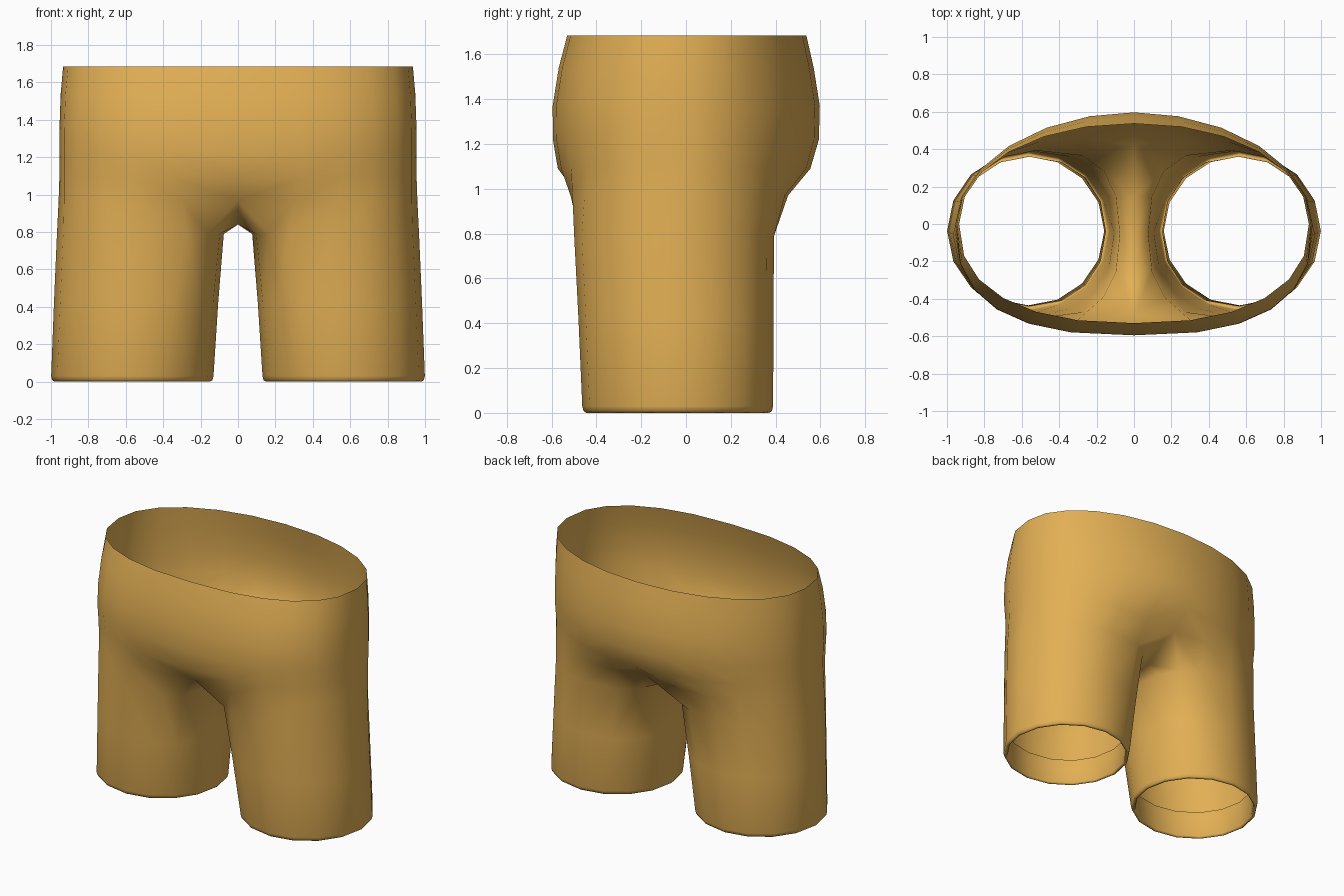
import bpy, bmesh, math

if "Cube" in bpy.data.objects:
    bpy.data.objects.remove(bpy.data.objects["Cube"])

N = 16            # sides of each leg
ARC = 13          # leg points that carry on up into the hips


def leg_point(k, cx, rx, cy, ry, p=1.0):
    # k = 0 is the inner front corner, k = 12 the inner back corner
    # p below 1 flattens the inner wall of the leg
    t = math.radians(-135 + 360 / N * k)
    c, s = math.cos(t), math.sin(t)
    if c < 0:
        c = -abs(c) ** p
        s = math.copysign(abs(s) ** ((1 + p) / 2), s)
    return cx + rx * c, cy + ry * s


def hip_point(k, w, front, back, pf=0.77, pb=1.0):
    # half oval from centre front to centre back, squarer at the front
    u = math.radians(-90 + 180 / (ARC - 1) * k)
    c, s = max(math.cos(u), 0), math.sin(u)
    p = pf if s < 0 else pb
    x = 0 if k in (0, ARC - 1) else w * c ** p
    return x, (-front * abs(s) ** p if s < 0 else back * s ** p)


bm = bmesh.new()


def ring(points):
    return [bm.verts.new(p) for p in points]


def bridge(a, b, closed):
    n = len(b)
    for i in range(n if closed else n - 1):
        j = (i + 1) % n
        bm.faces.new((a[i], a[j], b[j], b[i]))


# Leg tube, starting with the hem folded inside: z, cx, rx, cy, ry, flatness
leg = [(0.20, 0.558, 0.408, -0.040, 0.400, 0.9),
       (0.015, 0.565, 0.406, -0.037, 0.398, 1),
       (0.0, 0.565, 0.415, -0.037, 0.408, 1),
       (0.008, 0.565, 0.428, -0.037, 0.420, 1),
       (0.03, 0.565, 0.434, -0.037, 0.426, 1),
       (0.42, 0.545, 0.439, -0.045, 0.435, 0.8),
       (0.79, 0.522, 0.446, -0.053, 0.446, 0.62)]
rings = []
for z, *dims in leg:
    rings.append(ring([(*leg_point(k, *dims), z) for k in range(N)]))
for a, b in zip(rings, rings[1:]):
    bridge(a, b, True)

# Crotch ring: outer side halfway from leg to hip, inner side on the centre line
pts = []
for k in range(N):
    lx, ly = leg_point(k, 0.515, 0.446, -0.053, 0.446, 0.62)
    if k < ARC:
        hx, hy = hip_point(k, 0.957, 0.575, 0.565)
        x = 0 if k in (0, ARC - 1) else (lx + hx) / 2
        pts.append((x, (ly + hy) / 2, 0.97))
    else:
        pts.append((0, ly * 0.95, 0.84))
crotch = ring(pts)
bridge(rings[-1], crotch, True)

# Hips up to the open waist: z, half width, front depth, back depth, squareness
prev = crotch[:ARC]
for z, *dims in [(1.09, 0.955, 0.572, 0.555, 0.76, 1.02),
                 (1.22, 0.955, 0.594, 0.593, 0.76, 1.03),
                 (1.37, 0.954, 0.595, 0.597, 0.77, 1.03),
                 (1.54, 0.948, 0.568, 0.570, 0.80, 1.0),
                 (1.685, 0.935, 0.530, 0.537, 0.84, 0.96)]:
    cur = ring([(*hip_point(k, *dims), z) for k in range(ARC)])
    bridge(prev, cur, False)
    prev = cur

# Shorts: one half mirrored across the centre
bmesh.ops.recalc_face_normals(bm, faces=bm.faces)
probe = max(bm.faces, key=lambda q: q.calc_center_median().x)
if probe.normal.x < 0:
    bmesh.ops.reverse_faces(bm, faces=bm.faces)
for face in bm.faces:
    face.smooth = True
mesh = bpy.data.meshes.new("shorts")
bm.to_mesh(mesh)
bm.free()
shorts = bpy.data.objects.new("shorts", mesh)
bpy.context.collection.objects.link(shorts)
mirror = shorts.modifiers.new("mirror", 'MIRROR')
mirror.use_clip = True
mirror.merge_threshold = 0.001

cloth = bpy.data.materials.new("golden cloth")
cloth.diffuse_color = (0.76, 0.43, 0.09, 1)
cloth.use_nodes = True
cloth.node_tree.nodes["Principled BSDF"].inputs["Base Color"].default_value = cloth.diffuse_color
mesh.materials.append(cloth)
